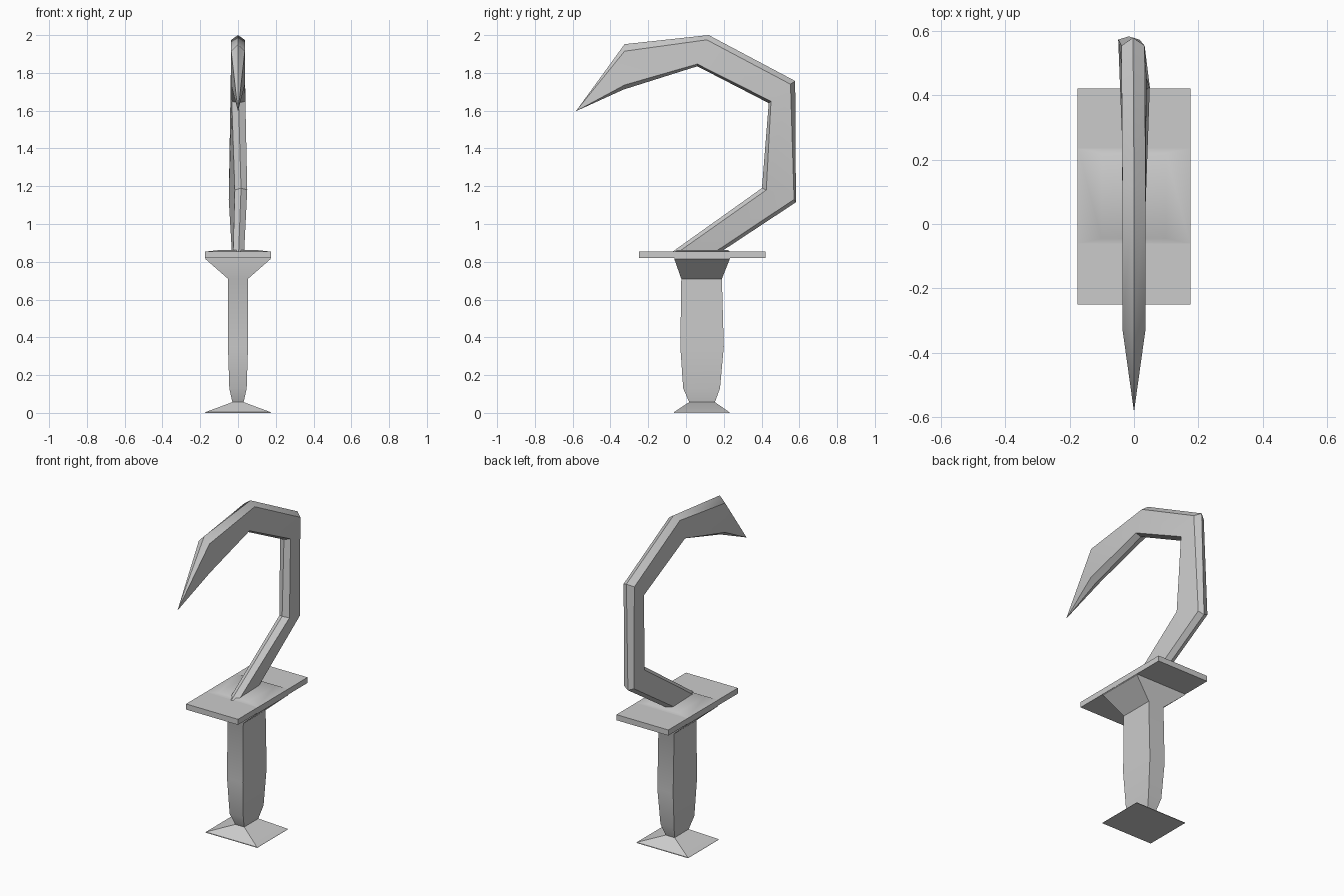
import bpy, bmesh, math

if "Cube" in bpy.data.objects:
    bpy.data.objects.remove(bpy.data.objects["Cube"])


def loft(name, rings, angle=40):
    """Skin closed rings of equal length; a one-point last ring makes a tip."""
    bm = bmesh.new()
    vs = [[bm.verts.new(p) for p in ring] for ring in rings]
    for a, b in zip(vs, vs[1:]):
        n = len(a)
        for i in range(n):
            j = (i + 1) % n
            bm.faces.new((a[i], a[j], b[0]) if len(b) == 1 else (a[i], a[j], b[j], b[i]))
    bm.faces.new(vs[0][::-1])
    if len(vs[-1]) > 2:
        bm.faces.new(vs[-1])
    bmesh.ops.recalc_face_normals(bm, faces=bm.faces)
    mesh = bpy.data.meshes.new(name)
    bm.to_mesh(mesh)
    bm.free()
    ob = bpy.data.objects.new(name, mesh)
    bpy.context.collection.objects.link(ob)
    bpy.ops.object.select_all(action='DESELECT')
    ob.select_set(True)
    bpy.context.view_layer.objects.active = ob
    bpy.ops.object.shade_smooth_by_angle(angle=math.radians(angle))
    return ob


def rect(z, hx, y0, y1):
    return [(-hx, y0, z), (hx, y0, z), (hx, y1, z), (-hx, y1, z)]


# Flared pommel
loft("pommel", [rect(0, .175, -.065, .23), rect(.004, .172, -.064, .229),
                rect(.057, .03, .017, .153)], 30)

# Handle, flaring out under the guard and passing just through its top
loft("handle", [rect(.057, .03, .017, .153), rect(.13, .046, -.015, .18),
                rect(.35, .053, -.03, .2), rect(.71, .053, -.025, .19),
                rect(.815, .173, -.062, .232), rect(.854, .173, -.06, .234),
                rect(.862, .1, -.045, .22)])

# Guard plate
loft("guard", [rect(.82, .175, -.25, .42), rect(.854, .175, -.25, .42)])


# Hooked blade: six-sided section with ridges on the inner and outer edge
def section(inner, inner_side, outer_side, outer, hx, twist):
    pts = [(twist, inner), (twist + hx, inner_side), (-twist + hx, outer_side),
           (-twist, outer), (-twist - hx, outer_side), (twist - hx, inner_side)]
    return [(x, y, z) for x, (y, z) in pts]


loft("blade", [
    section((-.09, .84), (-.057, .84), (.135, .84), (.165, .84), .029, .003),
    section((.402, 1.19), (.425, 1.18), (.572, 1.13), (.582, 1.115), .033, .016),
    section((.438, 1.64), (.45, 1.65), (.553, 1.74), (.578, 1.757), .036, .003),
    section((.06, 1.835), (.06, 1.847), (.11, 1.975), (.12, 2.0), .036, 0),
    section((-.33, 1.712), (-.325, 1.736), (-.325, 1.915), (-.325, 1.952), .036, 0),
    [(0, -.583, 1.597)]])
